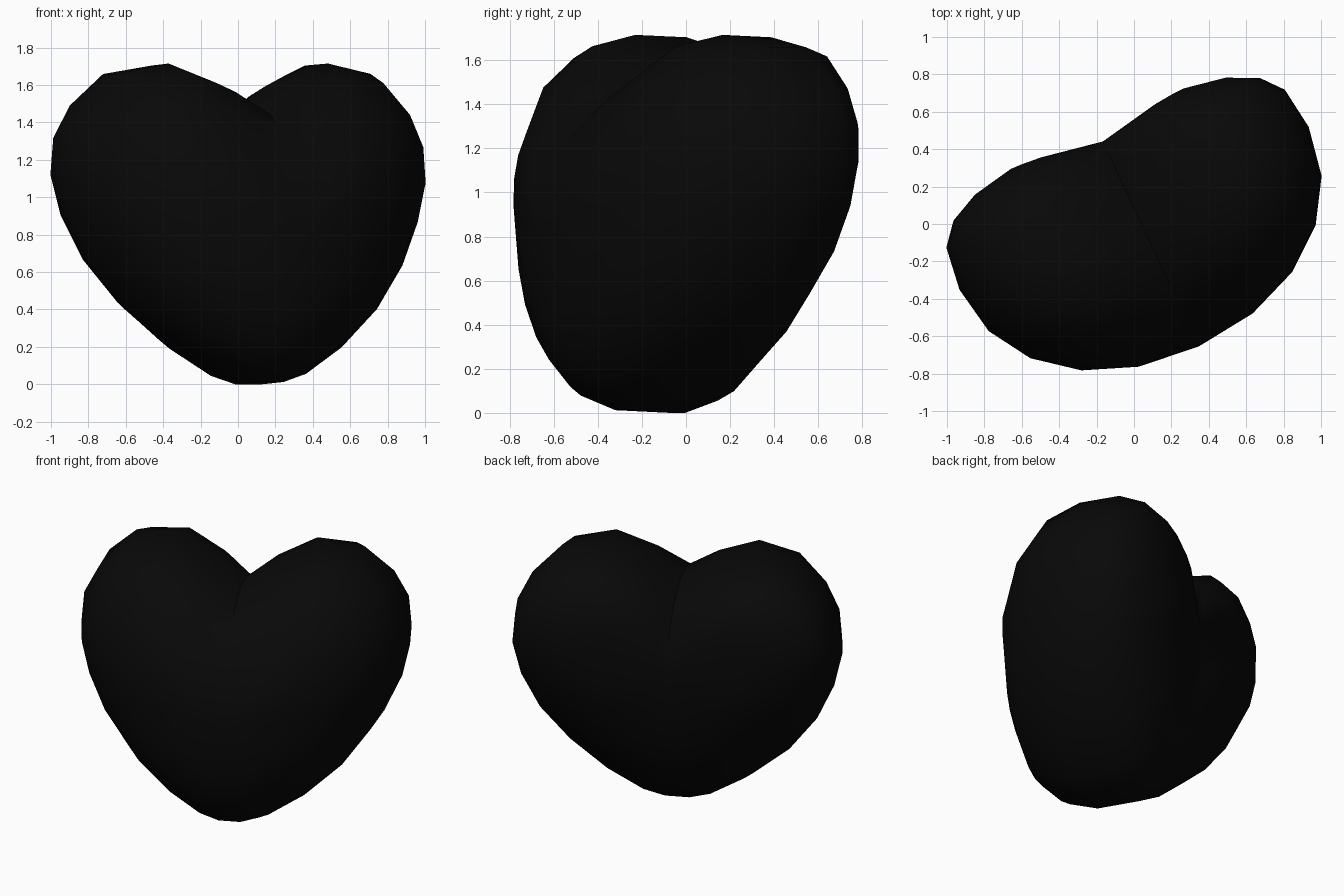
import bpy, bmesh, math
from mathutils import Matrix

cube = bpy.data.objects.get("Cube")
if cube:
    bpy.data.objects.remove(cube, do_unlink=True)

# Half outline of the heart: (half width, height) from the notch down to the tip
HALF = [(0, 1.49), (.2, 1.61), (.47, 1.715), (.74, 1.66), (.92, 1.48),
        (1.01, 1.3), (1.03, 1.1), (.98, .88), (.87, .64), (.69, .4),
        (.45, .19), (.22, .045), (.08, 0)]
OUTLINE = HALF + [(-x, z) for x, z in HALF[:0:-1]]
CORE = .93                          # height of the middle
FRONT, BACK = -.76, .54             # depth of the bulges
FRONT_DROP, BACK_RISE = -.14, .11   # height shift of the bulges
VALLEY = .09                        # dent between the lobes at the back
RINGS = 10


def clamp(value):
    return max(0, min(1, value))


def heart_point(x, z, phi):
    """Point on the arc running from the front pole over the outline to the back pole."""
    angle = math.atan2(z - CORE, abs(x))
    side, up = math.cos(angle) ** 2, math.sin(angle)
    rim = -.12 + .18 * side if up > 0 else -.08 + .14 * side
    if math.cos(phi) < 0:
        n = 2 + 1.6 * side * clamp(.6 + up) + .25 * max(0, up) * min(1, abs(x) * 4)
        end, shift = BACK, BACK_RISE
    else:
        n = 2.1 + .5 * max(0, -up)
        end, shift = FRONT, FRONT_DROP
    along = abs(math.cos(phi)) ** (2 / n)
    spread = math.sin(phi) ** (2 / n)
    if end == FRONT and up > 0 and abs(x) < .6:
        z += (1.58 - z) * clamp((along - .5) / .35)     # the notch fades on the front
    px = x * spread
    py = rim + (end - rim) * along
    pz = CORE + (z - CORE) * spread + shift * along ** 2
    if end == BACK:
        py -= VALLEY * along * math.exp(-(px / .22) ** 2)
    return px, py, pz


# Heart body: rings between the front and back poles
bm = bmesh.new()
rings = []
for i in range(1, RINGS):
    phi = math.pi * i / RINGS
    rings.append([bm.verts.new(heart_point(x, z, phi)) for x, z in OUTLINE])
front_pole = bm.verts.new((0, FRONT, CORE + FRONT_DROP))
back_pole = bm.verts.new((0, BACK - VALLEY, CORE + BACK_RISE))

count = len(OUTLINE)
for k in range(count):
    m = (k + 1) % count
    bm.faces.new((front_pole, rings[0][m], rings[0][k]))
    bm.faces.new((back_pole, rings[-1][k], rings[-1][m]))
    for a, b in zip(rings, rings[1:]):
        bm.faces.new((a[k], a[m], b[m], b[k]))
bmesh.ops.recalc_face_normals(bm, faces=bm.faces)

# Turn the heart and centre it on the ground
bm.transform(Matrix.Rotation(math.radians(25), 4, 'Z'))
low = [min(v.co[a] for v in bm.verts) for a in range(3)]
high = [max(v.co[a] for v in bm.verts) for a in range(3)]
offset = (-(low[0] + high[0]) / 2, -(low[1] + high[1]) / 2, -low[2])
bm.transform(Matrix.Translation(offset))

mesh = bpy.data.meshes.new("heart")
bm.to_mesh(mesh)
bm.free()
heart = bpy.data.objects.new("heart", mesh)
bpy.context.collection.objects.link(heart)

# Near-black material
black = bpy.data.materials.new("black")
black.use_nodes = True
colour = (.0025, .0025, .0025, 1)
black.diffuse_color = colour
black.node_tree.nodes["Principled BSDF"].inputs["Base Color"].default_value = colour
mesh.materials.append(black)

bpy.ops.object.select_all(action='DESELECT')
heart.select_set(True)
bpy.context.view_layer.objects.active = heart
bpy.ops.object.shade_smooth_by_angle(angle=math.radians(40))
